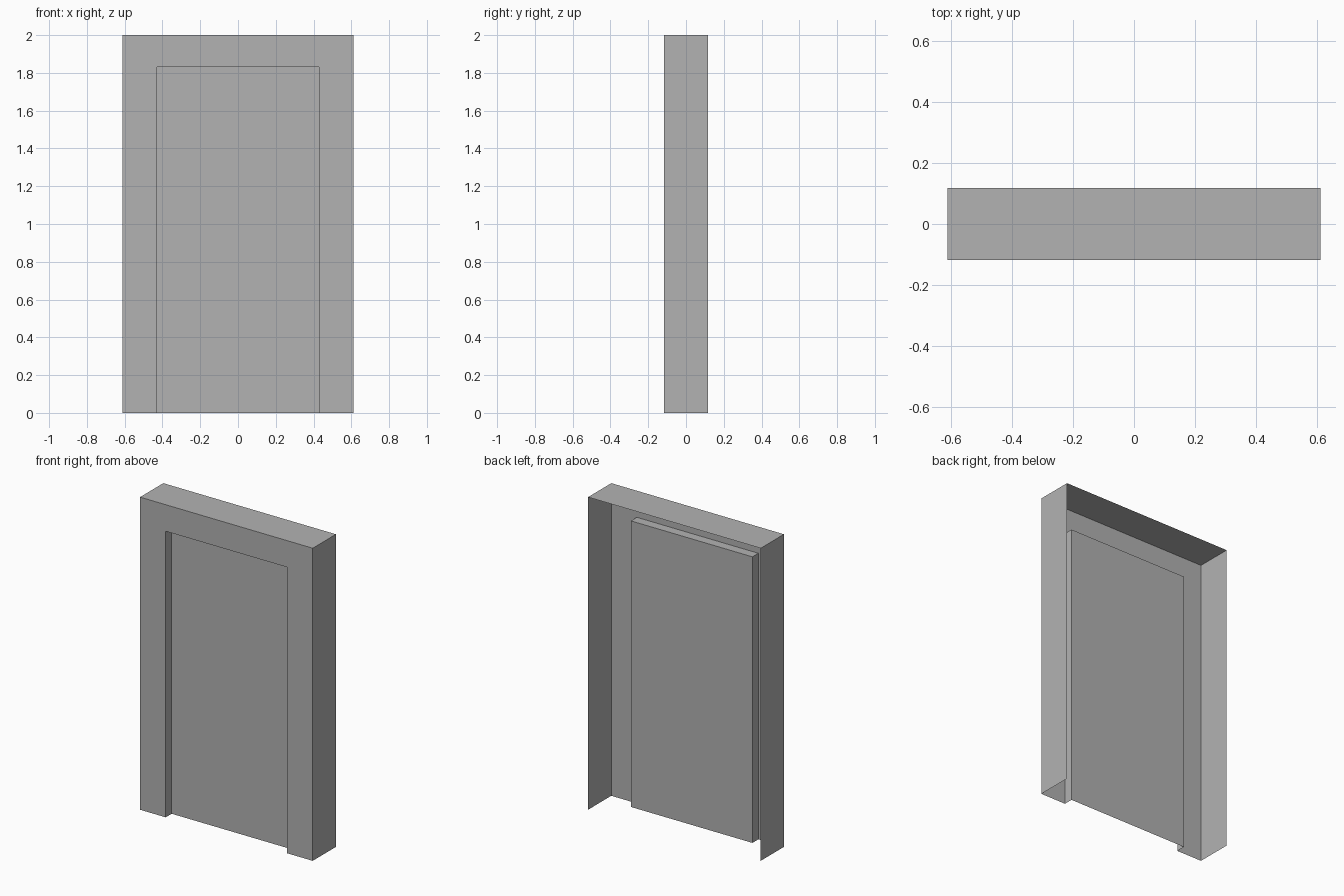
import bpy
import bmesh

if "Cube" in bpy.data.objects:
    bpy.data.objects.remove(bpy.data.objects["Cube"], do_unlink=True)

# Main sizes
HALF_WIDTH, HEIGHT, HALF_DEPTH = 0.611, 2.0, 0.117
DOOR_HALF_WIDTH, DOOR_HEIGHT, RECESS = 0.43, 1.83, 0.06
FRONT = -HALF_DEPTH

grey = bpy.data.materials.new("plain grey")
grey.use_nodes = True
colour = (0.448, 0.448, 0.448, 1.0)
grey.diffuse_color = colour
grey.node_tree.nodes["Principled BSDF"].inputs["Base Color"].default_value = colour


def arch(bm, half_width, height, y):
    """Square arch outline: up the right side, across, down the left side."""
    outline = [(-half_width, 0), (-half_width, height),
               (half_width, height), (half_width, 0)]
    return [bm.verts.new((x, y, z)) for x, z in outline]


def bridge(bm, a, b):
    """Join two arch outlines with a band of quads."""
    for i in range(len(a) - 1):
        bm.faces.new((a[i], b[i], b[i + 1], a[i + 1]))


def finish(bm, name):
    mesh = bpy.data.meshes.new(name)
    bm.to_mesh(mesh)
    bm.free()
    mesh.materials.append(grey)
    obj = bpy.data.objects.new(name, mesh)
    bpy.context.collection.objects.link(obj)
    return obj


# Frame: open-backed shell of outer sides, front surround and door reveal
bm = bmesh.new()
loops = [arch(bm, HALF_WIDTH, HEIGHT, HALF_DEPTH),
         arch(bm, HALF_WIDTH, HEIGHT, FRONT),
         arch(bm, DOOR_HALF_WIDTH, DOOR_HEIGHT, FRONT),
         arch(bm, DOOR_HALF_WIDTH, DOOR_HEIGHT, FRONT + RECESS)]
for outer, inner in zip(loops, loops[1:]):
    bridge(bm, outer, inner)
finish(bm, "door_frame")

# Door panel: single sheet closing the recess
bm = bmesh.new()
panel = arch(bm, DOOR_HALF_WIDTH, DOOR_HEIGHT, FRONT + RECESS)
bm.faces.new(reversed(panel))
finish(bm, "door_panel")
